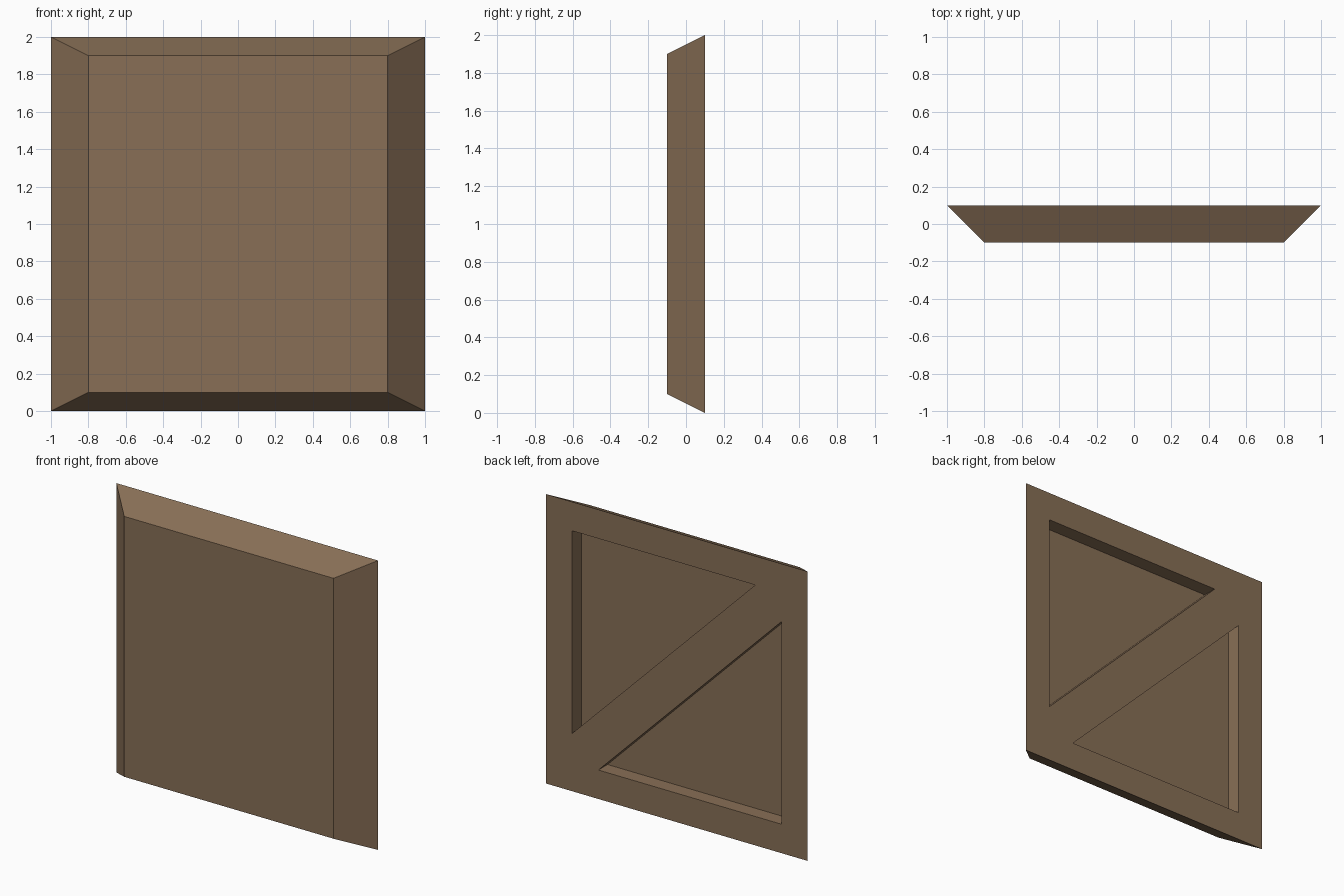
import bpy
import bmesh

cube = bpy.data.objects.get("Cube")
if cube:
    bpy.data.objects.remove(cube, do_unlink=True)

BACK, FRONT, POCKET_FLOOR = 0.1, -0.1, 0.0

# Single brown material
brown = bpy.data.materials.new("brown")
brown.use_nodes = True
colour = (0.246, 0.159, 0.093, 1)
brown.diffuse_color = colour
brown.node_tree.nodes["Principled BSDF"].inputs["Base Color"].default_value = colour


def loft(name, outline_a, y_a, outline_b, y_b):
    """Solid between two matching (x, z) outlines at two depths."""
    bm = bmesh.new()
    a = [bm.verts.new((x, y_a, z)) for x, z in outline_a]
    b = [bm.verts.new((x, y_b, z)) for x, z in outline_b]
    bm.faces.new(a)
    bm.faces.new(b)
    for i in range(len(a)):
        j = (i + 1) % len(a)
        bm.faces.new((a[i], a[j], b[j], b[i]))
    bmesh.ops.recalc_face_normals(bm, faces=bm.faces)
    mesh = bpy.data.meshes.new(name)
    bm.to_mesh(mesh)
    bm.free()
    mesh.materials.append(brown)
    obj = bpy.data.objects.new(name, mesh)
    bpy.context.collection.objects.link(obj)
    return obj


def rectangle(half_x, half_z):
    return [(sx * half_x, 1 + sz * half_z)
            for sx, sz in ((-1, -1), (1, -1), (1, 1), (-1, 1))]


# Slab with sloped edges, narrower at the front
panel = loft("panel", rectangle(0.8, 0.9), FRONT, rectangle(1, 1), BACK)

# Two triangular pockets in the back, leaving a rim and a diagonal brace
triangle = [(0.8, 0.8), (-0.6, 0.8), (0.8, -0.6)]
for side, name in ((1, "upper_pocket_cutter"), (-1, "lower_pocket_cutter")):
    outline = [(side * x, 1 + side * z) for x, z in triangle]
    cutter = loft(name, outline, POCKET_FLOOR, outline, BACK + 0.1)
    cutter.hide_render = True
    cut = panel.modifiers.new(name, "BOOLEAN")
    cut.operation = "DIFFERENCE"
    cut.solver = "EXACT"
    cut.object = cutter
    bpy.context.view_layer.objects.active = panel
    bpy.ops.object.modifier_apply(modifier=cut.name)
    bpy.data.objects.remove(cutter, do_unlink=True)
